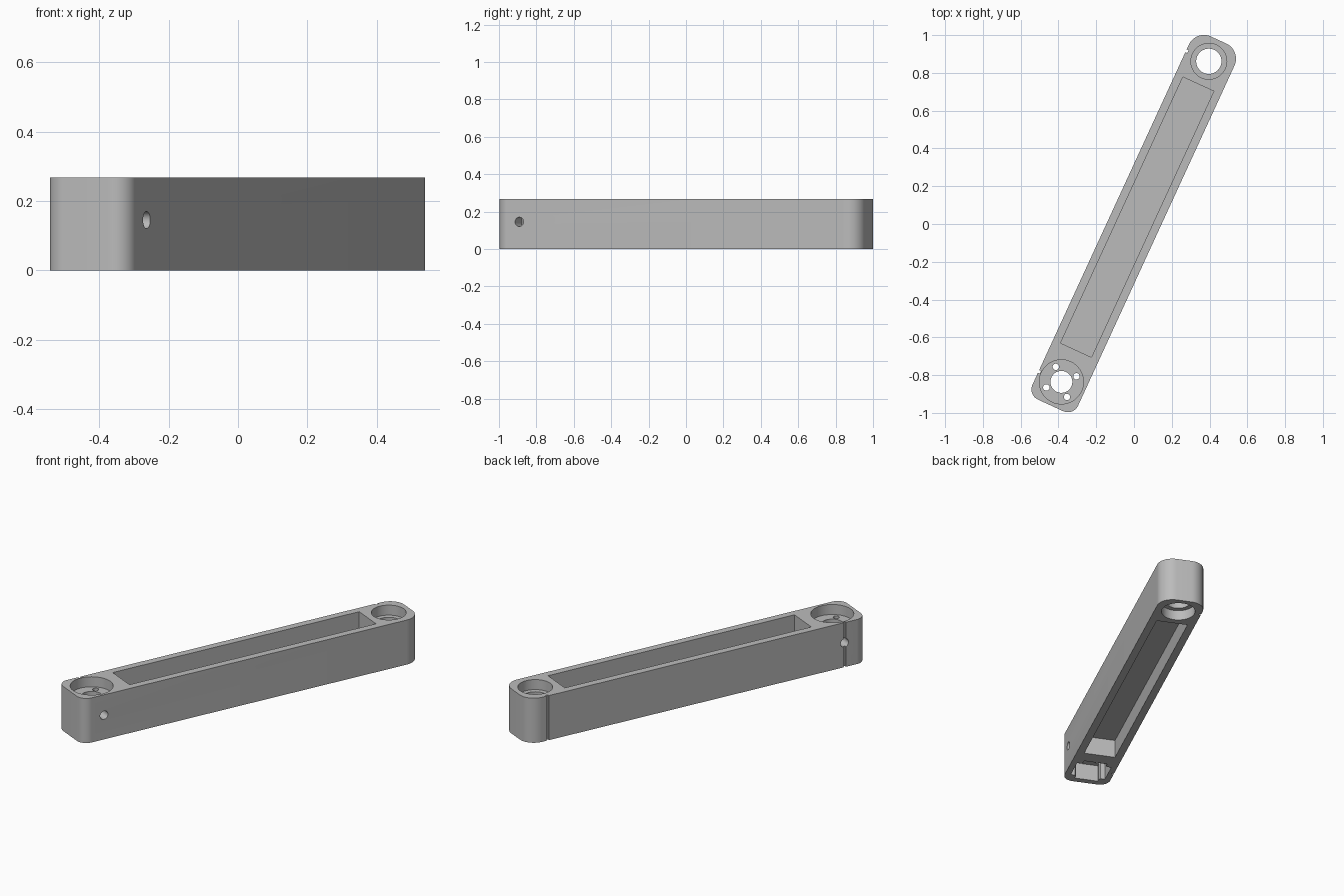
import bpy, bmesh, math
from mathutils import Matrix

if "Cube" in bpy.data.objects:
    bpy.data.objects.remove(bpy.data.objects["Cube"], do_unlink=True)

HEIGHT, HALF_WIDTH = 0.267, 0.133
FRONT_END, BACK_END = -1.057, 1.072      # ends along the arm
HORN_Y, BEARING_Y = -0.92, 0.948         # hole centres along the arm
FLOOR = 0.207                            # top recess floor
TILT = Matrix.Rotation(math.radians(-24.7), 4, 'Z')

grey = bpy.data.materials.new("light_grey")
grey.use_nodes = True
grey.diffuse_color = (0.5, 0.5, 0.5, 1)
grey.node_tree.nodes["Principled BSDF"].inputs["Base Color"].default_value = grey.diffuse_color


def finish(name, bm):
    bmesh.ops.recalc_face_normals(bm, faces=bm.faces)
    mesh = bpy.data.meshes.new(name)
    bm.to_mesh(mesh)
    bm.free()
    mesh.materials.append(grey)
    obj = bpy.data.objects.new(name, mesh)
    bpy.context.collection.objects.link(obj)
    return obj


def prism(name, points, z0, z1):
    bm = bmesh.new()
    face = bm.faces.new([bm.verts.new((x, y, z0)) for x, y in points])
    top = bmesh.ops.extrude_face_region(bm, geom=[face])["geom"]
    bmesh.ops.translate(bm, verts=[v for v in top if isinstance(v, bmesh.types.BMVert)],
                        vec=(0, 0, z1 - z0))
    return finish(name, bm)


def box(name, x0, x1, y0, y1, z0, z1):
    return prism(name, [(x0, y0), (x1, y0), (x1, y1), (x0, y1)], z0, z1)


def bore(name, x, y, radius, z0, z1, sides=48):
    ring = [i * math.tau / sides for i in range(sides)]
    return prism(name, [(x + radius * math.cos(a), y + radius * math.sin(a)) for a in ring], z0, z1)


def rounded_outline(steps=12):
    points = []
    corners = [(1, BACK_END, 0.088), (-1, BACK_END, 0.088),
               (-1, FRONT_END, 0.06), (1, FRONT_END, 0.06)]
    for k, (side, end, r) in enumerate(corners):
        cx = side * (HALF_WIDTH - r)
        cy = end - math.copysign(r, end)
        for i in range(steps + 1):
            a = (k + i / steps) * math.pi / 2
            points.append((cx + r * math.cos(a), cy + r * math.sin(a)))
    return points


# Solid arm with rounded ends
arm = prism("arm", rounded_outline(), 0, HEIGHT)
over, under = HEIGHT + 0.1, -0.1

# Long lightening pockets above and below a thin web
cutters = [box("top_pocket", -0.09, 0.09, -0.735, 0.815, 0.157, over),
           box("bottom_pocket", -0.09, 0.09, -0.735, 0.815, under, 0.11)]

# Bearing seats on both faces, joined by a through hole
cutters += [bore("bearing_seat_top", 0, BEARING_Y, 0.095, FLOOR, over),
            bore("bearing_seat_bottom", 0, BEARING_Y, 0.095, under, 0.06),
            bore("bearing_hole", 0, BEARING_Y, 0.067, under, over)]

# Round recess, centre hole and four screw holes at the other end
cutters += [bore("round_recess", 0, HORN_Y, 0.117, FLOOR, over),
            bore("centre_hole", 0, HORN_Y, 0.058, under, over)]
for k in range(4):
    a = math.pi / 4 + k * math.pi / 2
    cutters.append(bore("screw_hole", 0.085 * math.cos(a), HORN_Y + 0.085 * math.sin(a),
                        0.017, under, over, 20))

# Cross-shaped socket underneath
for sx, sy in ((0.1, 0.068), (0.068, 0.1)):
    cutters.append(box("socket", -sx, sx, HORN_Y - sy, HORN_Y + sy, under, 0.1))

# Cross-drilled side hole
side_hole = bore("side_hole", 0, 0, 0.025, -0.3, 0.3, 24)
side_hole.data.transform(Matrix.Translation((0, HORN_Y, 0.145)) @ Matrix.Rotation(math.pi / 2, 4, 'Y'))
cutters.append(side_hole)

# Thin index grooves on the right side
for y in (HORN_Y, BEARING_Y):
    cutters.append(box("index_groove", -0.2, -HALF_WIDTH + 0.011, y - 0.008, y + 0.008, under, over))

bpy.context.view_layer.objects.active = arm
for cutter in cutters:
    cutter.hide_render = True
    mod = arm.modifiers.new("cut", 'BOOLEAN')
    mod.operation, mod.solver, mod.object = 'DIFFERENCE', 'EXACT', cutter
    bpy.ops.object.modifier_apply(modifier=mod.name)
    bpy.data.objects.remove(cutter, do_unlink=True)

arm.data.transform(TILT)
for o in bpy.context.selected_objects:
    o.select_set(False)
arm.select_set(True)
bpy.ops.object.shade_smooth_by_angle(angle=math.radians(30))
